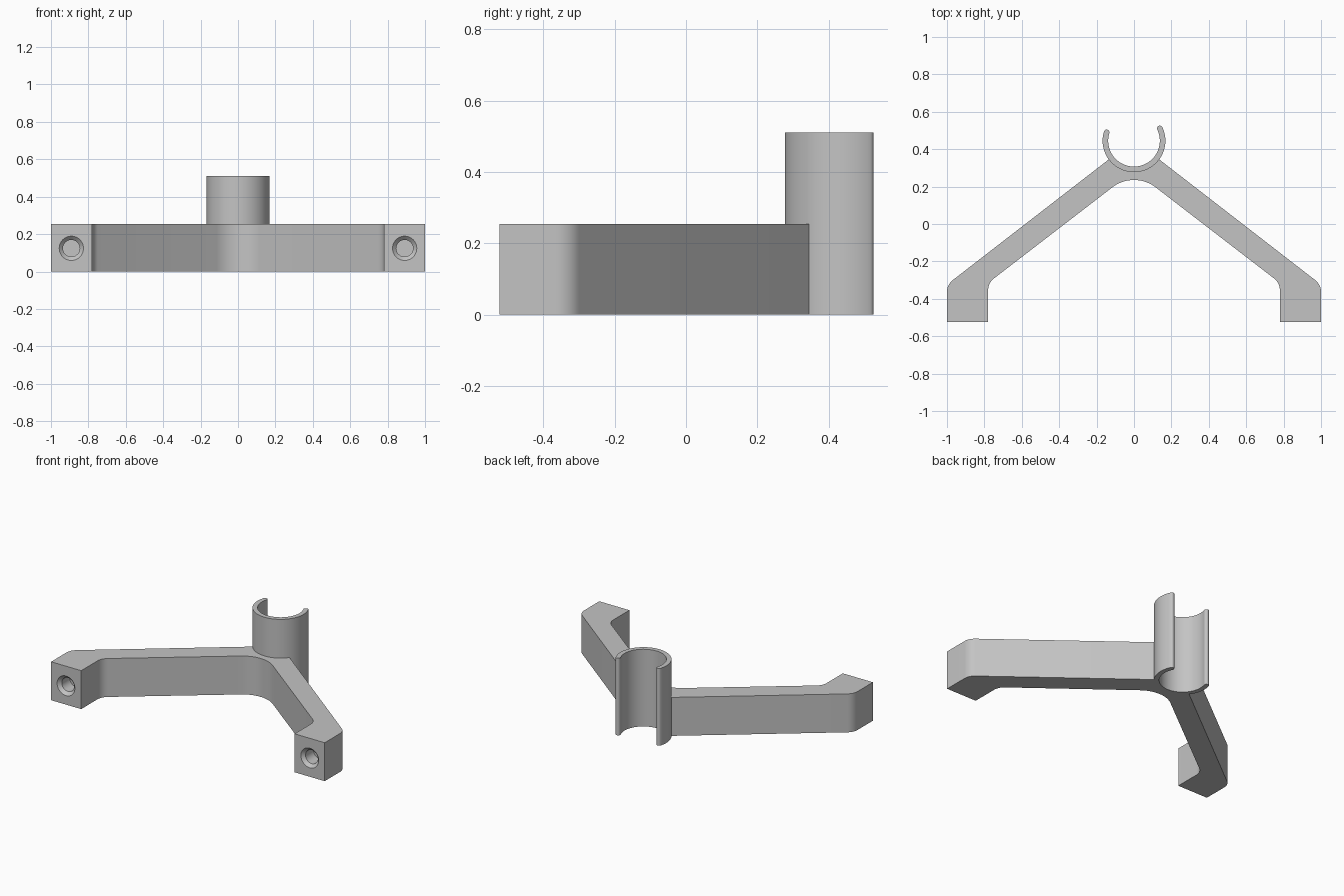
import bpy, bmesh
from math import sin, cos, tan, radians, pi
from mathutils import Vector, Matrix

cube = bpy.data.objects.get("Cube")
if cube:
    bpy.data.objects.remove(cube, do_unlink=True)

grey = bpy.data.materials.new("plain grey")
grey.use_nodes = True
grey.diffuse_color = (0.55, 0.55, 0.55, 1)
grey.node_tree.nodes["Principled BSDF"].inputs["Base Color"].default_value = (0.55, 0.55, 0.55, 1)

CENTRE = Vector((0, 0.445))      # axis of the clip
OUTER, INNER = 0.168, 0.138


def arc(c, r, a0, a1, n):
    """Points on an arc, angles in degrees."""
    angles = [radians(a0 + (a1 - a0) * i / n) for i in range(n + 1)]
    return [Vector((c[0] + r * cos(a), c[1] + r * sin(a))) for a in angles]


def fillet(a, b, c, r, n=10):
    """Round the corner b between a and c."""
    a, b, c = Vector(a), Vector(b), Vector(c)
    u, v = (a - b).normalized(), (c - b).normalized()
    half = u.angle(v) / 2
    mid = b + (u + v).normalized() * (r / sin(half))
    start = b + u * (r / tan(half)) - mid
    turn = start.angle_signed(b + v * (r / tan(half)) - mid)
    return [mid + Matrix.Rotation(-turn * i / n, 2) @ start for i in range(n + 1)]


def finish(name, bm):
    bmesh.ops.recalc_face_normals(bm, faces=bm.faces)
    mesh = bpy.data.meshes.new(name)
    bm.to_mesh(mesh)
    bm.free()
    mesh.materials.append(grey)
    obj = bpy.data.objects.new(name, mesh)
    bpy.context.collection.objects.link(obj)
    return obj


def prism(name, outline, height):
    """Extrude a flat outline upward from the ground."""
    bm = bmesh.new()
    face = bm.faces.new([bm.verts.new((p.x, p.y, 0)) for p in outline])
    top = bmesh.ops.extrude_face_region(bm, geom=[face])["geom"]
    verts = [g for g in top if isinstance(g, bmesh.types.BMVert)]
    bmesh.ops.translate(bm, verts=verts, vec=(0, 0, height))
    return finish(name, bm)


def select(obj):
    bpy.ops.object.select_all(action='DESELECT')
    obj.select_set(True)
    bpy.context.view_layer.objects.active = obj


# Bracket: right half of the outline, mirrored, seated against the clip
toe, heel = (-1, -0.523), (-0.78, -0.523)
outside, inside, apex = (-1, -0.324), (-0.78, -0.315), (0, 0.285)
seat = arc(CENTRE, OUTER - 0.001, 270, 216.5, 16)
half = seat + fillet(seat[-1], outside, toe, 0.08)
half += [Vector(toe), Vector(heel)]
half += fillet(heel, inside, apex, 0.08)
crown = fillet(inside, apex, (-inside[0], inside[1]), 0.19, 20)
half += crown[:11]
mirrored = [Vector((-p.x, p.y)) for p in reversed(half[1:-1])]
bracket = prism("bracket", half + mirrored, 0.254)

# Countersunk blind screw holes in the two feet
for side in (-1, 1):
    bm = bmesh.new()
    rings = []
    for r, y in ((0.069, -0.527), (0.045, -0.503), (0.045, -0.42)):
        rings.append([bm.verts.new((side * 0.891 + p.x, y, 0.124 + p.y))
                      for p in arc((0, 0), r, 0, 352.5, 47)])
    for a, b in zip(rings, rings[1:]):
        for i in range(48):
            j = (i + 1) % 48
            bm.faces.new((a[i], a[j], b[j], b[i]))
    bm.faces.new(rings[0])
    bm.faces.new(rings[-1])
    cutter = finish("screw_hole_cutter", bm)
    cutter.hide_render = True
    select(bracket)
    mod = bracket.modifiers.new("screw hole", 'BOOLEAN')
    mod.operation, mod.solver, mod.object = 'DIFFERENCE', 'EXACT', cutter
    bpy.ops.object.modifier_apply(modifier=mod.name)
    bpy.data.objects.remove(cutter, do_unlink=True)

# Open clip with rounded lips, one side slightly longer
LEFT, RIGHT = 163, 385.5
mid, lip = (OUTER + INNER) / 2, (OUTER - INNER) / 2
lip_a = CENTRE + Vector((cos(radians(LEFT)), sin(radians(LEFT)))) * mid
lip_b = CENTRE + Vector((cos(radians(RIGHT)), sin(radians(RIGHT)))) * mid
outline = arc(CENTRE, OUTER, LEFT, RIGHT, 64)
outline += arc(lip_b, lip, RIGHT, RIGHT + 180, 10)[1:-1]
outline += arc(CENTRE, INNER, RIGHT, LEFT, 64)
outline += arc(lip_a, lip, LEFT + 180, LEFT + 360, 10)[1:-1]
clip = prism("clip", outline, 0.51)

for obj in (bracket, clip):
    select(obj)
    bpy.ops.object.shade_smooth_by_angle(angle=radians(25))
